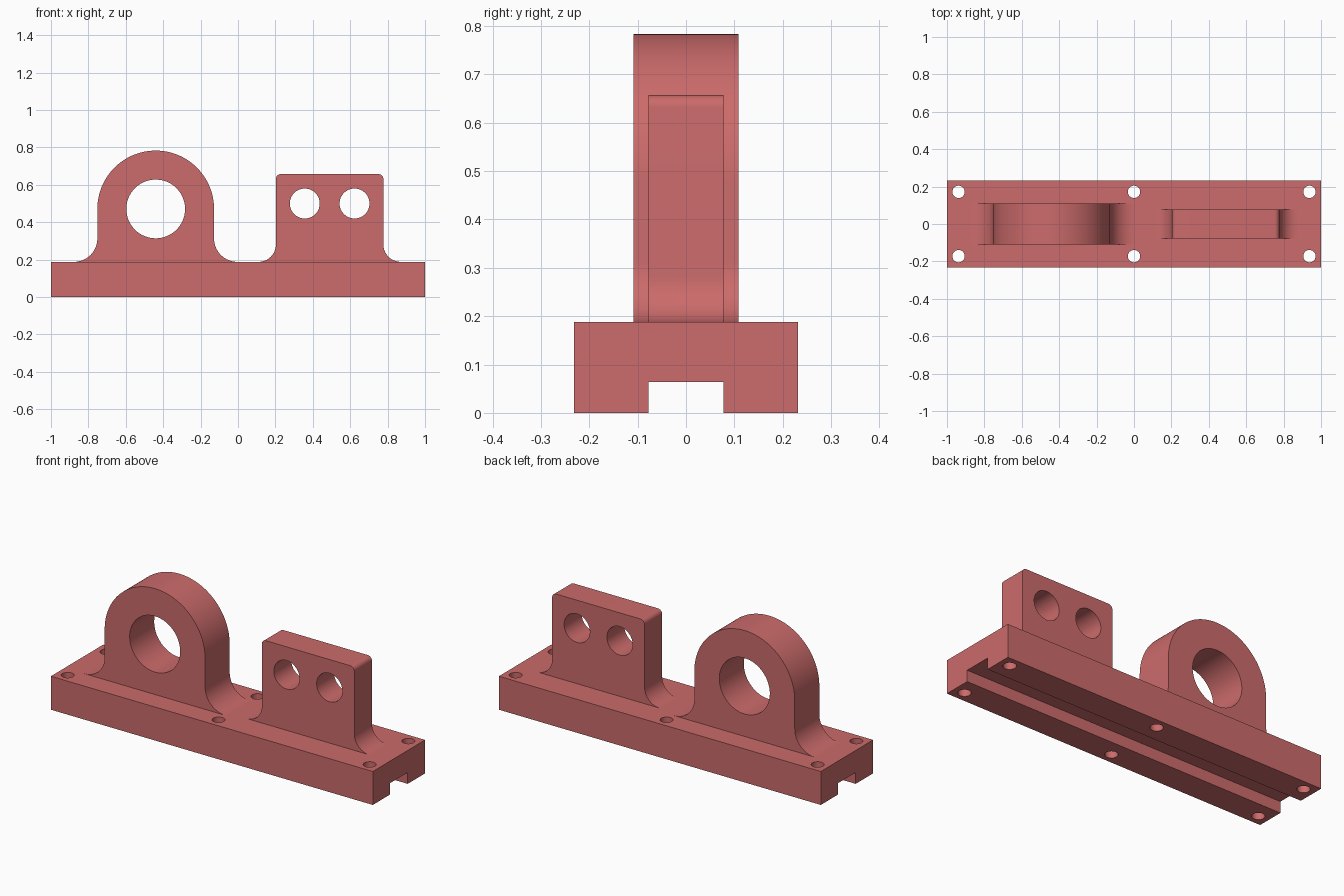
import bpy, bmesh
from math import pi, cos, sin, radians
from mathutils import Matrix

cube = bpy.data.objects.get("Cube")
if cube:
    bpy.data.objects.remove(cube, do_unlink=True)

RED = (0.604, 0.147, 0.147, 1)
red = bpy.data.materials.new("soft red")
red.use_nodes = True
red.diffuse_color = RED
red.node_tree.nodes["Principled BSDF"].inputs["Base Color"].default_value = RED

BASE_TOP = 0.188
SINK = 0.15


def arc(cx, cz, r, start, end, steps):
    angles = [radians(start + (end - start) * i / steps) for i in range(steps + 1)]
    return [(cx + r * cos(a), cz + r * sin(a)) for a in angles]


def add_object(name, bm):
    bmesh.ops.recalc_face_normals(bm, faces=bm.faces)
    mesh = bpy.data.meshes.new(name)
    bm.to_mesh(mesh)
    bm.free()
    mesh.materials.append(red)
    obj = bpy.data.objects.new(name, mesh)
    bpy.context.collection.objects.link(obj)
    return obj


def extrude_profile(name, points, half, along):
    """Extrude a closed profile symmetrically along x or y."""
    bm = bmesh.new()
    place = (lambda u, z: (-half, u, z)) if along == "x" else (lambda u, z: (u, -half, z))
    face = bm.faces.new([bm.verts.new(place(*p)) for p in points])
    new = bmesh.ops.extrude_face_region(bm, geom=[face])["geom"]
    step = (2 * half, 0, 0) if along == "x" else (0, 2 * half, 0)
    bmesh.ops.translate(bm, vec=step, verts=[g for g in new if isinstance(g, bmesh.types.BMVert)])
    return add_object(name, bm)


def drill(obj, centres, radius, turn=Matrix(), segments=64):
    """Cut round through holes, then smooth the curved walls."""
    bm = bmesh.new()
    for c in centres:
        bmesh.ops.create_cone(bm, cap_ends=True, segments=segments, radius1=radius,
                              radius2=radius, depth=1, matrix=Matrix.Translation(c) @ turn)
    cutter = add_object("hole_cutter", bm)
    cutter.hide_render = True
    mod = obj.modifiers.new("holes", "BOOLEAN")
    mod.operation, mod.solver, mod.object = "DIFFERENCE", "EXACT", cutter
    bpy.ops.object.select_all(action="DESELECT")
    bpy.context.view_layer.objects.active = obj
    obj.select_set(True)
    bpy.ops.object.modifier_apply(modifier=mod.name)
    bpy.data.objects.remove(cutter, do_unlink=True)
    bpy.ops.object.shade_smooth_by_angle(angle=radians(30))


def lug_profile(left, right, fillet, top):
    """Upright outline with flared feet; top runs from right to left."""
    z = BASE_TOP + fillet
    right_foot = arc(right + fillet, z, fillet, 270, 180, 16)
    left_foot = arc(left - fillet, z, fillet, 0, -90, 16)
    return ([(left - fillet, SINK), (right + fillet, SINK)]
            + right_foot + top + left_foot)


ALONG_Y = Matrix.Rotation(pi / 2, 4, "X")

# Base bar with a channel along its underside and six bolt holes
W, C, H = 0.232, 0.078, 0.064
base = extrude_profile("base", [(-W, 0), (-C, 0), (-C, H), (C, H), (C, 0), (W, 0),
                                (W, BASE_TOP), (-W, BASE_TOP)], 1, "x")
drill(base, [(x, y, 0.1) for x in (-0.938, 0, 0.938) for y in (-0.172, 0.172)], 0.033, segments=48)

# Round bearing lug
cx, cz, r = -0.44, 0.471, 0.312
ring = extrude_profile("round_lug", lug_profile(cx - r, cx + r, 0.125, arc(cx, cz, r, 0, 180, 64)),
                       0.109, "y")
drill(ring, [(cx, 0, cz)], 0.157, ALONG_Y, 96)

# Rectangular lug with rounded top corners and two holes
left, right, top, c = 0.203, 0.777, 0.657, 0.025
corners = arc(right - c, top - c, c, 0, 90, 8) + arc(left + c, top - c, c, 90, 180, 8)
plate = extrude_profile("square_lug", lug_profile(left, right, 0.094, corners), 0.078, "y")
drill(plate, [(x, 0, 0.5) for x in (0.357, 0.623)], 0.08, ALONG_Y)
